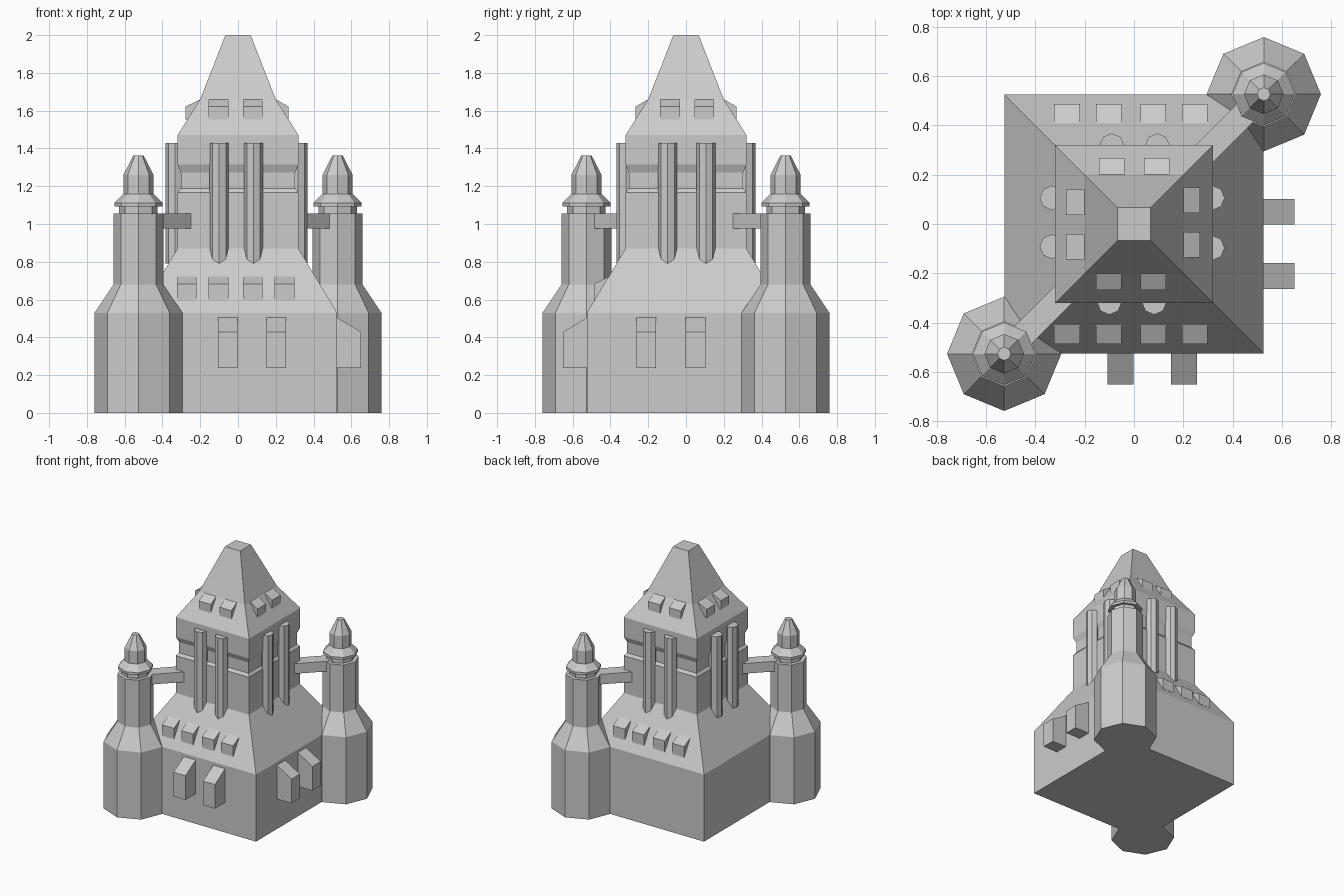
import bpy, bmesh
from math import sin, cos, pi, sqrt

if "Cube" in bpy.data.objects:
    bpy.data.objects.remove(bpy.data.objects["Cube"])

def finish(name, bm):
    bmesh.ops.recalc_face_normals(bm, faces=bm.faces)
    me = bpy.data.meshes.new(name)
    bm.to_mesh(me)
    bm.free()
    ob = bpy.data.objects.new(name, me)
    bpy.context.collection.objects.link(ob)
    return ob

def stack(name, profile, sides, cx=0, cy=0, phase=0):
    """Flat-sided solid from (radius, z) rings."""
    bm = bmesh.new()
    rings = []
    for r, z in profile:
        rings.append([bm.verts.new((cx + r * cos(phase + 2 * pi * i / sides),
                                    cy + r * sin(phase + 2 * pi * i / sides), z))
                      for i in range(sides)])
    for a, b in zip(rings, rings[1:]):
        for i in range(sides):
            j = (i + 1) % sides
            bm.faces.new((a[i], a[j], b[j], b[i]))
    bm.faces.new(rings[0])
    bm.faces.new(rings[-1])
    return finish(name, bm)

# Each wall: axis that runs outward (0 = x, 1 = y) and its sign
WALLS = {"front": (1, -1), "back": (1, 1), "right": (0, 1), "left": (0, -1)}

def on_wall(wall, along, out, z):
    axis, sign = WALLS[wall]
    return (sign * out, along, z) if axis == 0 else (along, sign * out, z)

def dormer(name, wall, along, width, out, inn, z0, z1, z2):
    """Box with a sloped lid, standing out of a wall."""
    bm = bmesh.new()
    prof = [(out, z0), (out, z1), (inn, z2), (inn, z0)]
    a, b = [[bm.verts.new(on_wall(wall, along + s * width / 2, u, z)) for u, z in prof]
            for s in (-1, 1)]
    bm.faces.new(a)
    bm.faces.new(b)
    for i in range(4):
        j = (i + 1) % 4
        bm.faces.new((a[i], a[j], b[j], b[i]))
    return finish(name, bm)

# Square keep: base, skirt, shaft with recessed band, bent roof
keep = [(0.525, 0), (0.525, 0.53), (0.32, 0.87), (0.32, 1.166), (0.303, 1.187),
        (0.303, 1.272), (0.32, 1.314), (0.32, 1.47), (0.2, 1.66), (0.067, 2.0)]
stack("keep", [(h * sqrt(2), z) for h, z in keep], 4, phase=pi / 4)

# Two octagonal corner towers, each with a diagonal bridge to the keep
tower = [(0.232, 0), (0.232, 0.53), (0.132, 0.68), (0.132, 1.055), (0.102, 1.055),
         (0.102, 1.093), (0.127, 1.093), (0.127, 1.112), (0.08, 1.16),
         (0.08, 1.26), (0.027, 1.363)]
for label, s in (("front_left", -1), ("back_right", 1)):
    stack("tower_" + label, tower, 8, s * 0.527, s * 0.527)
    bm = bmesh.new()
    bmesh.ops.create_cube(bm, size=1)
    for v in bm.verts:
        u, w = v.co.x * 0.34, v.co.y * 0.1
        v.co = (s * 0.4 + (u - w) / sqrt(2), s * 0.4 + (u + w) / sqrt(2),
                1.016 + v.co.z * 0.08)
    finish("bridge_" + label, bm)

# Octagonal columns and roof dormers on all four walls
column_places = {"front": (-0.1, 0.082), "back": (-0.09, 0.095),
                 "right": (-0.097, 0.106), "left": (-0.092, 0.106)}
roof_places = {"front": (-0.103, 0.078), "back": (-0.09, 0.092),
               "right": (-0.085, 0.097), "left": (-0.092, 0.088)}
for wall in WALLS:
    off = 0.333 if wall == "left" else 0.318
    for n, along in enumerate(column_places[wall]):
        x, y, _ = on_wall(wall, along, off, 0)
        stack(f"column_{wall}_{n}", [(0.05, 0.79), (0.05, 1.43)], 8, x, y)
    out = 0.277 if wall == "left" else 0.267
    for n, along in enumerate(roof_places[wall]):
        dormer(f"roof_dormer_{wall}_{n}", wall, along, 0.104, out, 0.2, 1.552, 1.622, 1.66)

# Row of four skirt dormers, front and back
for wall in ("front", "back"):
    for n, along in enumerate((-0.272, -0.103, 0.078, 0.246)):
        dormer(f"skirt_dormer_{wall}_{n}", wall, along, 0.104, 0.487, 0.405, 0.596, 0.682, 0.724)

# Pairs of buttresses, front and right
for wall, places in (("front", (-0.055, 0.203)), ("right", (-0.211, 0.05))):
    for n, along in enumerate(places):
        dormer(f"buttress_{wall}_{n}", wall, along, 0.104, 0.652, 0.52, 0.237, 0.428, 0.507)
